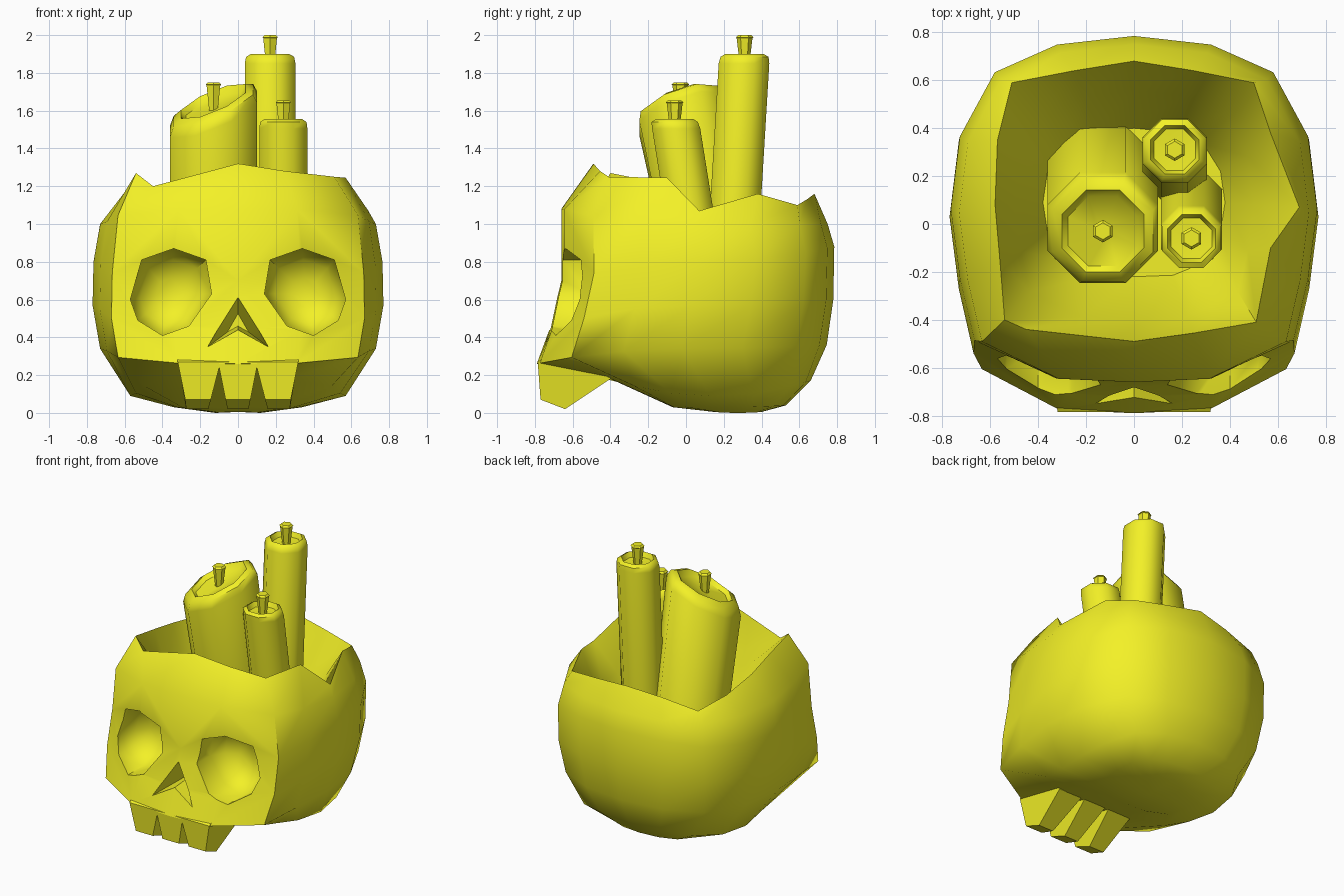
import bpy, bmesh, math

if "Cube" in bpy.data.objects:
    bpy.data.objects.remove(bpy.data.objects["Cube"])

yellow = bpy.data.materials.new("yellow")
yellow.diffuse_color = (0.9, 0.88, 0.02, 1)
yellow.use_nodes = True
yellow.node_tree.nodes["Principled BSDF"].inputs["Base Color"].default_value = yellow.diffuse_color


def loft(name, rings):
    """Closed mesh skinned through rings of equal point count, capped at both ends."""
    bm = bmesh.new()
    vs = [[bm.verts.new(p) for p in r] for r in rings]
    n = len(vs[0])
    for a, b in zip(vs, vs[1:]):
        for i in range(n):
            j = (i + 1) % n
            bm.faces.new((a[i], a[j], b[j], b[i]))
    bm.faces.new(vs[0])
    bm.faces.new(vs[-1])
    bmesh.ops.recalc_face_normals(bm, faces=bm.faces)
    me = bpy.data.meshes.new(name)
    bm.to_mesh(me)
    bm.free()
    me.materials.append(yellow)
    ob = bpy.data.objects.new(name, me)
    bpy.context.collection.objects.link(ob)
    return ob


def activate(ob):
    bpy.ops.object.select_all(action='DESELECT')
    ob.select_set(True)
    bpy.context.view_layer.objects.active = ob


def smooth(ob, deg=50):
    activate(ob)
    bpy.ops.object.shade_smooth_by_angle(angle=math.radians(deg))


def cut(ob, cutter):
    cutter.hide_render = True
    m = ob.modifiers.new("cut", 'BOOLEAN')
    m.operation = 'DIFFERENCE'
    m.solver = 'EXACT'
    m.object = cutter
    activate(ob)
    bpy.ops.object.modifier_apply(modifier=m.name)
    bpy.data.objects.remove(cutter)


def face_cutter(name, outline, steps, cx, cz):
    """Front (x, z) outline pushed inward along y; steps are (y, scale)."""
    return loft(name, [[(cx + (x - cx) * s, y, cz + (z - cz) * s)
                        for x, z in outline] for y, s in steps])


# Skull: half outline from front to back, mirrored to a full ring
HALF = [(0, -1), (.43, -.98), (.87, -.76), (.95, -.4), (1, 0),
        (.95, .42), (.76, .79), (.42, .95), (0, 1)]
UNIT = HALF + [(-x, y) for x, y in HALF[-2:0:-1]]


def level(w, f, b, zf, zs, zb):
    c, h = (f + b) / 2, (b - f) / 2
    return [(w * x, c + h * y, zs + ((zf if y < 0 else zb) - zs) * y * y)
            for x, y in UNIT]


# Broken rim, counter-clockwise from the front centre
rim = [(0, -.49, 1.32), (.25, -.455, 1.28), (.51, -.41, 1.25), (.57, -.1, 1.245),
       (.69, .07, 1.07), (.57, .38, 1.16), (.5, .59, 1.10), (.25, .64, 1.13),
       (0, .68, 1.16), (-.25, .64, 1.13), (-.51, .59, 1.08), (-.57, .35, 1.12),
       (-.58, .08, 1.17), (-.56, -.15, 1.22), (-.54, -.40, 1.27), (-.45, -.44, 1.2)]

skull = loft("skull", [
    level(.12, .15, .4, .005, .0, .005),
    level(.34, -.07, .53, .03, .03, .04),
    level(.57, -.40, .66, .18, .09, .17),
    level(.73, -.79, .745, .26, .34, .36),
    level(.77, -.72, .78, .45, .57, .6),
    level(.765, -.66, .785, .7, .8, .88),
    level(.73, -.66, .75, 1.08, 1.0, 1.0),
    rim,
    level(.5, -.40, .56, .95, .9, .9),
    level(.38, -.22, .40, .62, .6, .62),
])

# Eye sockets
EYE = [(.34, .87), (.51, .81), (.57, .6), (.53, .49), (.4, .41), (.26, .46), (.14, .63), (.17, .81)]
for s in (1, -1):
    cut(skull, face_cutter("eye_cutter", [(s * x, z) for x, z in EYE],
                           [(-1, 1), (-.52, 1), (-.43, .75), (-.38, .35)], s * .36, .63))

# Nose opening
cut(skull, face_cutter("nose_cutter", [(0, .63), (-.16, .35), (0, .44), (.16, .35)],
                       [(-1, 1), (-.72, 1), (-.5, .35)], 0, .47))
smooth(skull)

# Upper teeth: side profile block, split by two V grooves
SIDE = [(-.785, .27), (-.77, .07), (-.64, .02), (-.4, .18), (-.4, .3), (-.74, .3)]
teeth = loft("teeth", [[(s * (.275 + .2 * max(0, z - .05)), y, z) for y, z in SIDE]
                       for s in (-1, 1)])
for s in (1, -1):
    cut(teeth, face_cutter("tooth_gap", [(s * .1, .24), (s * .042, -.05), (s * .175, -.05)],
                           [(-1, 1), (-.2, 1)], 0, 0))
smooth(teeth, 30)


# Candles: leaning eight-sided wax with a sunken top and a flared wick
def candle(name, x, y, z, r, rt, lean, slope=(0, 0), edge=.05):
    def ring(rad, h, follow=1, dx=0, dy=0, n=8):
        pts = []
        for i in range(n):
            a = 2 * math.pi * (i + .5) / n
            px, py = rad * math.cos(a), rad * math.sin(a)
            pts.append((x + dx + px, y + dy + py,
                        h + follow * (px * slope[0] + py * slope[1])))
        return pts
    drop = z - .58
    wax = loft(name, [ring(r, .58, 0, 0, lean * drop), ring(r, z - edge, 1, 0, lean * edge),
                      ring((r + rt) / 2 + .01, z - edge * .3), ring(rt, z),
                      ring(rt * .85, z - .035), ring(.03, z - .04)])
    smooth(wax)
    top = z + .1
    wick = loft(name + "_wick", [ring(.026, z - .05, 0, n=6), ring(.042, top - .015, 0, n=6),
                                 ring(.047, top - .012, 0, n=6), ring(.035, top, 0, n=6)])
    smooth(wick, 30)


candle("wide_candle", -.13, -.03, 1.65, .25, .185, .2, (.4, .32), .07)
candle("tall_candle", .17, .31, 1.90, .145, .11, -.06)
candle("small_candle", .24, -.06, 1.555, .138, .108, .16)
